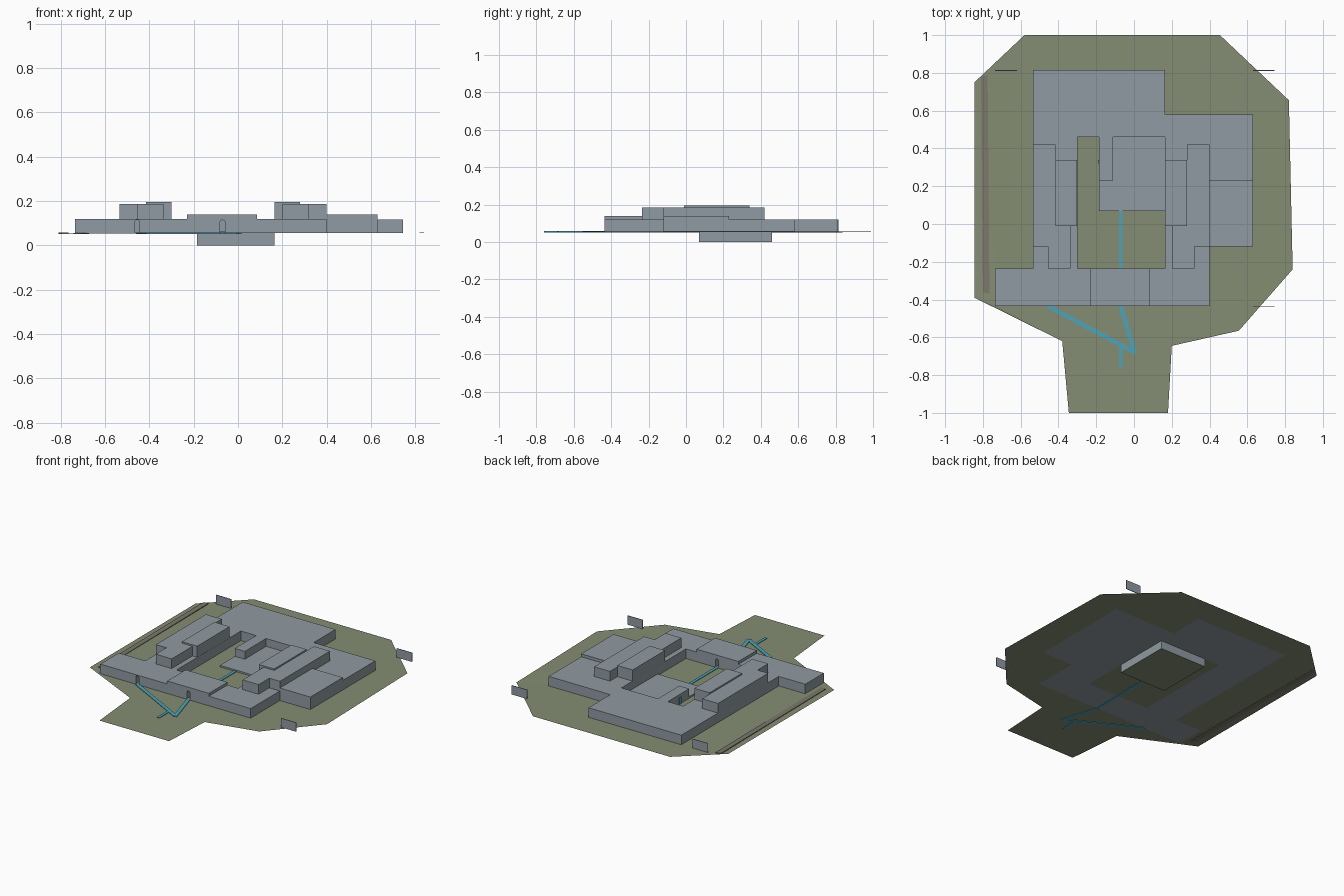
import bpy, bmesh, math
from mathutils import Vector

if "Cube" in bpy.data.objects:
    bpy.data.objects.remove(bpy.data.objects["Cube"])


def mat(name, rgb):
    m = bpy.data.materials.new(name)
    m.diffuse_color = (*rgb, 1)
    m.use_nodes = True
    m.node_tree.nodes["Principled BSDF"].inputs["Base Color"].default_value = m.diffuse_color
    return m


STONE = mat("blue grey stone", (0.28, 0.325, 0.36))
GRASS = mat("olive ground", (0.23, 0.265, 0.17))
WATER = mat("water blue", (0.08, 0.37, 0.47))
SOIL = mat("brown grey soil", (0.20, 0.19, 0.15))
G = 0.055   # ground level


def rect(x0, x1, y0, y1):
    return [(x0, y0), (x1, y0), (x1, y1), (x0, y1)]


def prism(name, loops, z0, z1, *mats):
    """Fill an outline (further loops are holes) and raise it; flat when z0 == z1."""
    bm = bmesh.new()
    edges = []
    for loop in loops:
        vs = [bm.verts.new((x, y, z0)) for x, y in loop]
        edges += [bm.edges.new((vs[i - 1], vs[i])) for i in range(len(vs))]
    bmesh.ops.triangle_fill(bm, edges=edges, use_beauty=True, use_dissolve=False)
    if z1 > z0:
        top = bmesh.ops.extrude_face_region(bm, geom=bm.faces[:])["geom"]
        for v in top:
            if isinstance(v, bmesh.types.BMVert):
                v.co.z = z1
        bmesh.ops.recalc_face_normals(bm, faces=bm.faces[:])
    else:
        for f in bm.faces:
            f.normal_update()
            if f.normal.z < 0:
                f.normal_flip()
    me = bpy.data.meshes.new(name)
    bm.to_mesh(me)
    bm.free()
    for m in mats:
        me.materials.append(m)
    ob = bpy.data.objects.new(name, me)
    bpy.context.collection.objects.link(ob)
    return ob


def channel(name, a, b, w=0.024):
    """Straight strip of water between two points."""
    a, b = Vector(a), Vector(b)
    d = (b - a).normalized() * w / 2
    n = Vector((-d.y, d.x))
    return prism(name, [[a + n, a - n, b - n, b + n]], G - 0.003, G + 0.004, WATER)


# Outlines
site = [(-0.58, 1), (0.455, 1), (0.82, 0.655), (0.84, -0.24), (0.555, -0.565),
        (0.2, -0.645), (0.18, -1), (-0.345, -1), (-0.38, -0.62), (-0.845, -0.39), (-0.845, 0.75)]
footprint = [(-0.735, -0.435), (0.4, -0.435), (0.4, -0.12), (0.63, -0.12), (0.63, 0.58),
             (0.165, 0.58), (0.165, 0.815), (-0.535, 0.815), (-0.535, -0.235), (-0.735, -0.235)]
court = [(-0.3, -0.235), (0.165, -0.235), (0.165, 0.46), (-0.11, 0.46),
         (-0.11, 0.23), (-0.185, 0.23), (-0.185, 0.46), (-0.3, 0.46)]

# Ground with an opening under the building, gently tilted at its rim
ground = prism("ground", [site, footprint], G, G, GRASS)
for v in ground.data.vertices:
    if v.co.x < -0.8:
        v.co.z -= 0.004
    elif v.co.x > 0.8:
        v.co.z += 0.002
prism("courtyard_ground", [[(-0.3, -0.235), (0.165, -0.235), (0.165, 0.07), (-0.185, 0.07),
                            (-0.185, 0.46), (-0.3, 0.46)]], G, G, GRASS)
prism("soil_band", [[(-0.80, -0.36), (-0.765, -0.37), (-0.775, 0.79), (-0.81, 0.78)]],
      G - 0.004, G + 0.002, SOIL)

# Main storey around the courtyard
main = prism("main_storey", [footprint, court], G, 0.12, STONE)


def arch_cutter(name, x, y0, y1, w=0.022):
    """Round-headed tunnel running along y."""
    r = w / 2
    pts = [(x - r, G + 0.004), (x + r, G + 0.004)]
    pts += [(x + r * math.cos(t * math.pi / 8), 0.104 + r * math.sin(t * math.pi / 8)) for t in range(9)]
    ob = prism(name, [pts], 0, y1 - y0, STONE)
    for v in ob.data.vertices:
        px, pz, d = v.co
        v.co = (px, y0 + d, pz)
    ob.data.flip_normals()
    ob.hide_render = True
    ob.hide_set(True)
    return ob


# Water passages through the front wing
hall = prism("front_hall_roof", [rect(-0.23, 0.085, -0.435, -0.235)], 0.12, 0.14, STONE)
for cut in (arch_cutter("centre_passage_cutter", -0.07, -0.5, -0.2),
            arch_cutter("left_passage_cutter", -0.455, -0.5, -0.36)):
    mod = main.modifiers.new(cut.name, 'BOOLEAN')
    mod.object = cut
    mod.operation = 'DIFFERENCE'
    mod.solver = 'EXACT'

# Raised roof on the east block
prism("east_block_roof", [rect(0.4, 0.63, -0.12, 0.23)], 0.12, 0.14, STONE)

# Stepped upper storeys, mirrored across the courtyard axis
upper = [(0.32, -0.12), (0.32, -0.235), (0.2, -0.235), (0.2, -0.01), (0.165, -0.01),
         (0.165, 0.34), (0.28, 0.34), (0.28, 0.42), (0.4, 0.42), (0.4, -0.12)]
cap = rect(0.165, 0.28, -0.01, 0.34)
for side, flip in (("east", False), ("west", True)):
    def place(loop):
        return [(-0.136 - x, y) if flip else (x, y) for x, y in loop]
    prism(side + "_upper_storey", [place(upper)], 0.12, 0.186, STONE)
    prism(side + "_upper_cap", [place(cap)], 0.186, 0.196, STONE)

# Sunken cellar with a low terrace on top and an earth underside
cellar = prism("cellar", [rect(-0.185, 0.165, 0.07, 0.46)], 0, 0.066, STONE, GRASS)
for p in cellar.data.polygons:
    if p.normal.z < -0.5:
        p.material_index = 1

# Water channels
channel("court_channel", (-0.07, 0.07), (-0.07, -0.435), 0.02)
channel("front_channel", (-0.07, -0.435), (0.005, -0.685))
channel("left_channel", (-0.455, -0.435), (0.005, -0.68))
channel("outlet_channel", (-0.07, -0.64), (-0.07, -0.76), 0.018)
prism("spring_outlet", [rect(-0.19, -0.184, 0.32, 0.34)], G, 0.10, WATER)

# Free-standing marker walls at the site corners
for i, (x, y) in enumerate(((0.63, -0.435), (0.63, 0.812), (-0.735, 0.812))):
    prism("marker_wall_%d" % (i + 1), [rect(x, x + 0.115, y - 0.002, y + 0.002)], G, 0.117, STONE)
